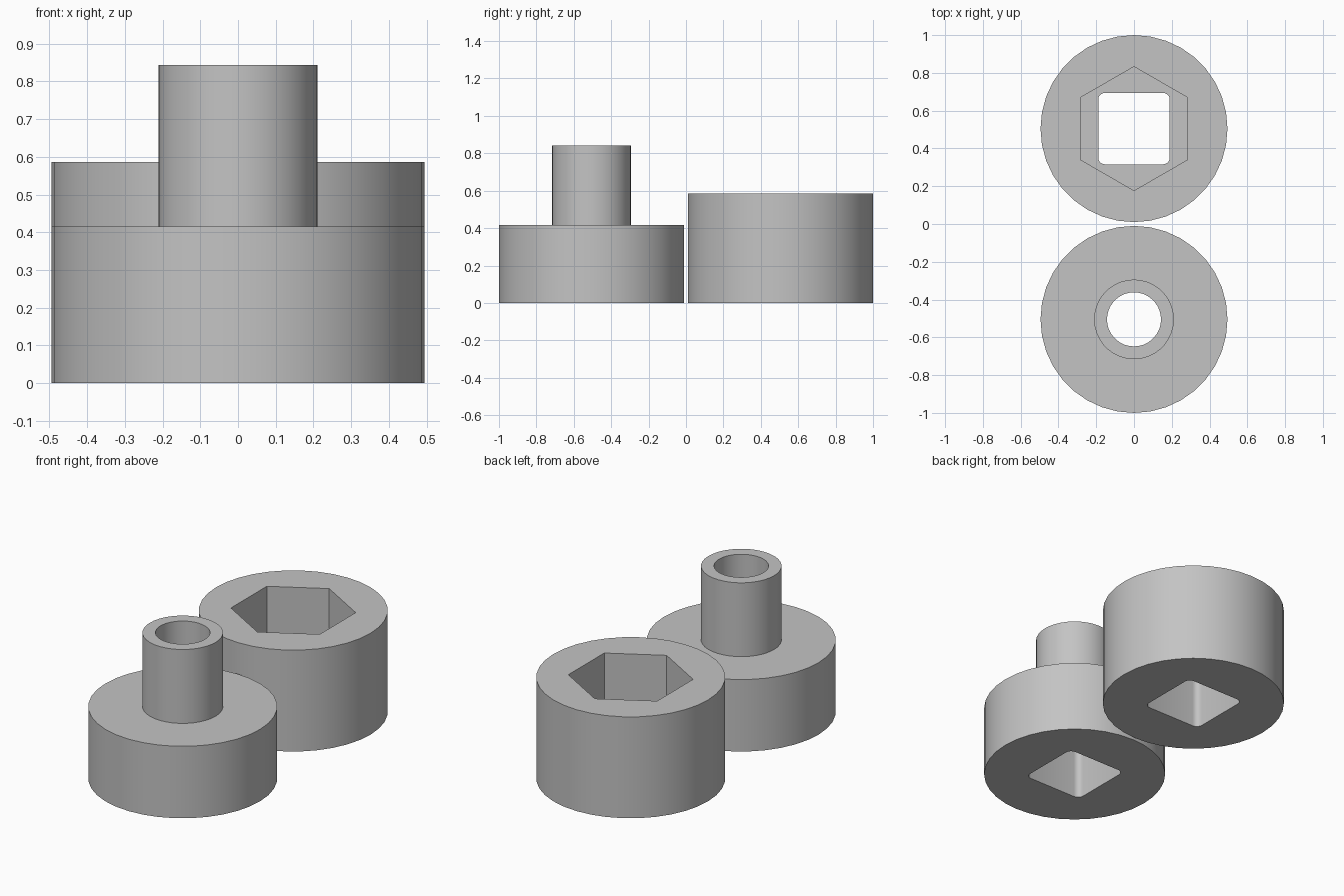
import bpy
import bmesh
from math import cos, sin, pi, radians

old = bpy.data.objects.get("Cube")
if old:
    bpy.data.objects.remove(old, do_unlink=True)

grey = bpy.data.materials.new("plain grey")
grey.use_nodes = True
colour = (0.55, 0.55, 0.55, 1)
grey.diffuse_color = colour
grey.node_tree.nodes["Principled BSDF"].inputs["Base Color"].default_value = colour


def polygon(radius, sides, start=0.0):
    return [(radius * cos(start + 2 * pi * i / sides),
             radius * sin(start + 2 * pi * i / sides)) for i in range(sides)]


def rounded_square(half, corner, steps=5):
    points = []
    for quarter in range(4):
        mid = pi / 4 + quarter * pi / 2
        cx = (half - corner) * (1 if cos(mid) > 0 else -1)
        cy = (half - corner) * (1 if sin(mid) > 0 else -1)
        for i in range(steps + 1):
            a = quarter * pi / 2 + i * pi / 2 / steps
            points.append((cx + corner * cos(a), cy + corner * sin(a)))
    return points


def build(name, y, sections):
    """Closed skin through (outline, height) rings: walls between equal
    outlines, flat pierced caps between rings at equal height."""
    bm = bmesh.new()
    rings = [[bm.verts.new((px, py, z)) for px, py in outline]
             for outline, z in sections]
    edges = [[bm.edges.new((r[i], r[(i + 1) % len(r)])) for i in range(len(r))]
             for r in rings]
    for k in range(len(rings)):
        n = (k + 1) % len(rings)
        a, b = rings[k], rings[n]
        if sections[k][1] == sections[n][1]:
            bmesh.ops.triangle_fill(bm, edges=edges[k] + edges[n],
                                    use_beauty=True, normal=(0, 0, 1))
        else:
            for i in range(len(a)):
                j = (i + 1) % len(a)
                bm.faces.new((a[i], a[j], b[j], b[i]))
    bmesh.ops.recalc_face_normals(bm, faces=bm.faces)
    mesh = bpy.data.meshes.new(name)
    bm.to_mesh(mesh)
    bm.free()
    mesh.materials.append(grey)
    obj = bpy.data.objects.new(name, mesh)
    obj.location.y = y
    bpy.context.collection.objects.link(obj)
    bpy.ops.object.select_all(action='DESELECT')
    obj.select_set(True)
    bpy.context.view_layer.objects.active = obj
    bpy.ops.object.shade_smooth_by_angle(angle=radians(30))
    return obj


disc = polygon(0.495, 36)
boss = polygon(0.211, 36)
bore = polygon(0.143, 36)
hexagon = polygon(0.328, 6, pi / 2)
square = rounded_square(0.189, 0.035)

# Spool half with a boss: square socket below, round bore above
build("bossed_cap", -0.505, [
    (disc, 0), (disc, 0.416), (boss, 0.416), (boss, 0.843),
    (bore, 0.843), (bore, 0.3), (square, 0.3), (square, 0)])

# Plain half: hexagonal pocket above, square hole below
build("hex_socket_cap", 0.505, [
    (disc, 0), (disc, 0.586), (hexagon, 0.586), (hexagon, 0.3),
    (square, 0.3), (square, 0)])
